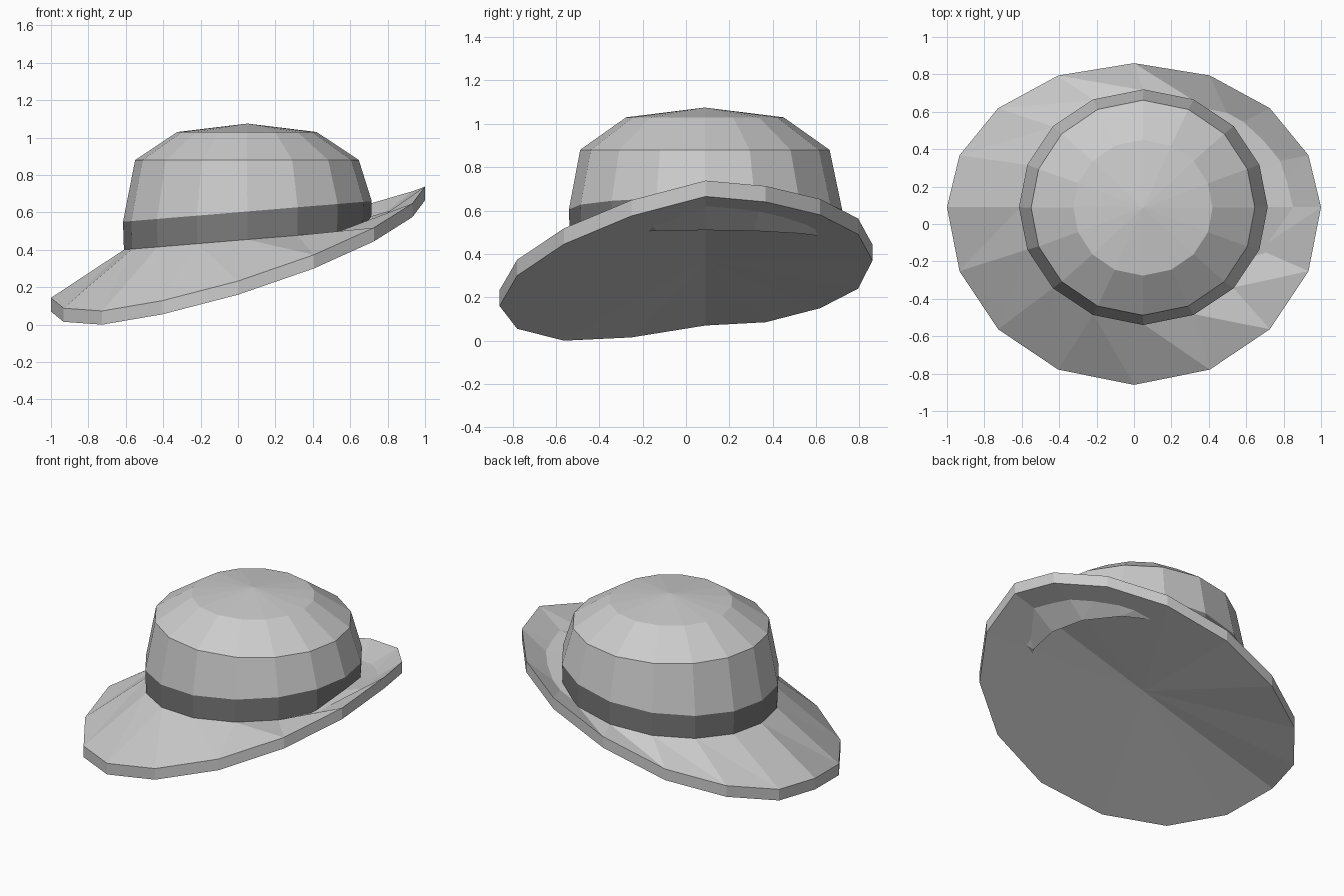
import bpy
from math import sin, cos, radians, pi

if "Cube" in bpy.data.objects:
    bpy.data.objects.remove(bpy.data.objects["Cube"])

# Shared 16-sided outline: slightly uneven steps, mirrored in each quadrant
Q = [0, 21.1, 43.4, 66.1]
ANGLES = [radians(a) for a in
          Q + [90] + [180 - a for a in Q[:0:-1]] +
          [180 + a for a in Q] + [270] + [360 - a for a in Q[:0:-1]]]
N = len(ANGLES)


def ring(cx, cy, rx, ry, z, slope=0.0):
    """Oval ring, optionally tilted along x."""
    return [(cx + rx * cos(a), cy + ry * sin(a), z + slope * rx * cos(a)) for a in ANGLES]


def bridge(a, b):
    """Quads between two rings, given their first vertex indices (a below b)."""
    return [(a + i, a + (i + 1) % N, b + (i + 1) % N, b + i) for i in range(N)]


def make(name, verts, faces, shade=None):
    me = bpy.data.meshes.new(name)
    me.from_pydata(verts, [], faces)
    me.update()
    ob = bpy.data.objects.new(name, me)
    bpy.context.collection.objects.link(ob)
    if shade:
        mat = bpy.data.materials.new(name + "_colour")
        mat.diffuse_color = (shade, shade, shade, 1)
        mat.use_nodes = True
        mat.node_tree.nodes["Principled BSDF"].inputs["Base Color"].default_value = mat.diffuse_color
        me.materials.append(mat)
    return ob


# Ring at the foot and top of the hat band (both tilted up towards +x)
band_low = ring(0.05, 0.09, 0.66, 0.625, 0.455, 0.083)
band_top = ring(0.05, 0.09, 0.665, 0.63, 0.605, 0.083)

# Brim: wavy tilted rim, sloping top and shallow fan underneath
RIM_Z = [.665, .64, .58, .49, .37, .24, .15, .085, .07,
         .015, 0, .055, .16, .30, .445, .575]
under = [(cos(a), 0.09 + (0.77 if sin(a) > 0 else 0.95) * sin(a), z)
         for a, z in zip(ANGLES, RIM_Z)]
upper = [(x, y, z + 0.073) for x, y, z in under]
faces = bridge(0, N)
for i in range(N):
    j = (i + 1) % N
    faces += [(N + i, N + j, 2 * N + i),
              (N + j, 2 * N + j, 2 * N + i),
              (3 * N, j, i)]
make("brim", under + upper + band_low + [(0, 0.09, 0.367)], faces)

# Hat band
make("hat_band", band_low + band_top, bridge(0, N), 0.2)

# Crown: wall, shoulder and low pointed top
crown = (band_top + ring(0.048, 0.087, 0.598, 0.575, 0.88)
         + ring(0.048, 0.087, 0.372, 0.363, 1.03) + [(0.05, 0.087, 1.075)])
faces = bridge(0, N) + bridge(N, 2 * N)
faces += [(2 * N + i, 2 * N + (i + 1) % N, 3 * N) for i in range(N)]
make("crown", crown, faces)
